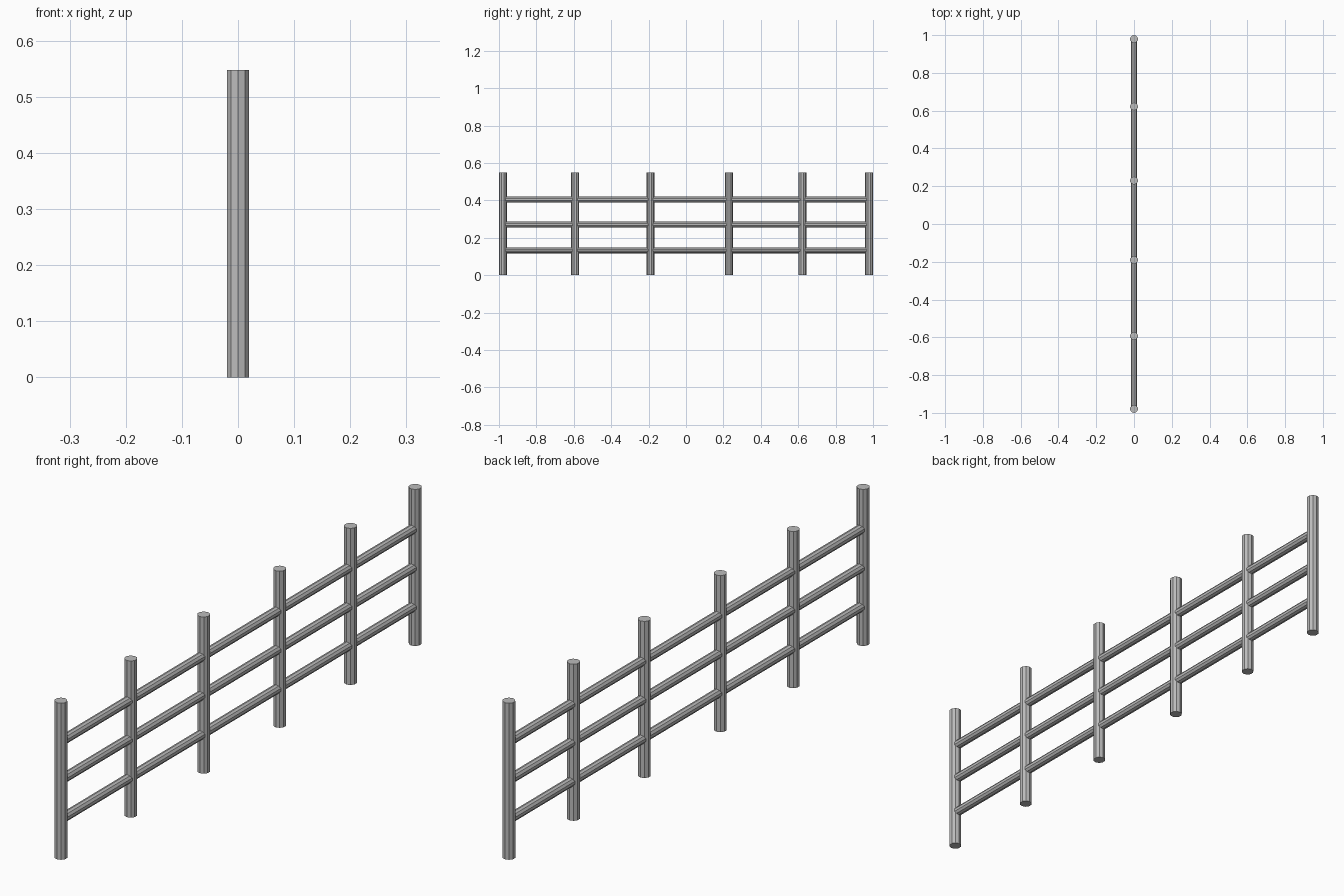
import bpy
from math import pi

cube = bpy.data.objects.get("Cube")
if cube:
    bpy.data.objects.remove(cube, do_unlink=True)

POST_HEIGHT = 0.548
POST_RADIUS = 0.021
RAIL_RADIUS = 0.016
END = 0.979

# Single grey finish
grey = bpy.data.materials.new("plain_grey")
grey.use_nodes = True
colour = (0.5, 0.5, 0.5, 1)
grey.diffuse_color = colour
grey.node_tree.nodes["Principled BSDF"].inputs["Base Color"].default_value = colour


def pole(name, radius, length, location, rotation):
    """Ten-sided, flat-faced pole."""
    bpy.ops.mesh.primitive_cylinder_add(
        vertices=10, radius=radius, depth=length, location=location, rotation=rotation)
    obj = bpy.context.object
    obj.name = name
    obj.data.materials.append(grey)


# Upright posts
for i, y in enumerate((-END, -0.593, -0.19, 0.23, 0.622, END)):
    pole(f"post_{i + 1}", POST_RADIUS, POST_HEIGHT, (0, y, POST_HEIGHT / 2), (0, 0, 0))

# Horizontal rails running through the posts
for name, z in (("lower", 0.133), ("middle", 0.27), ("upper", 0.405)):
    pole(f"{name}_rail", RAIL_RADIUS, 2 * END, (0, 0, z), (pi / 2, 0, 0))
